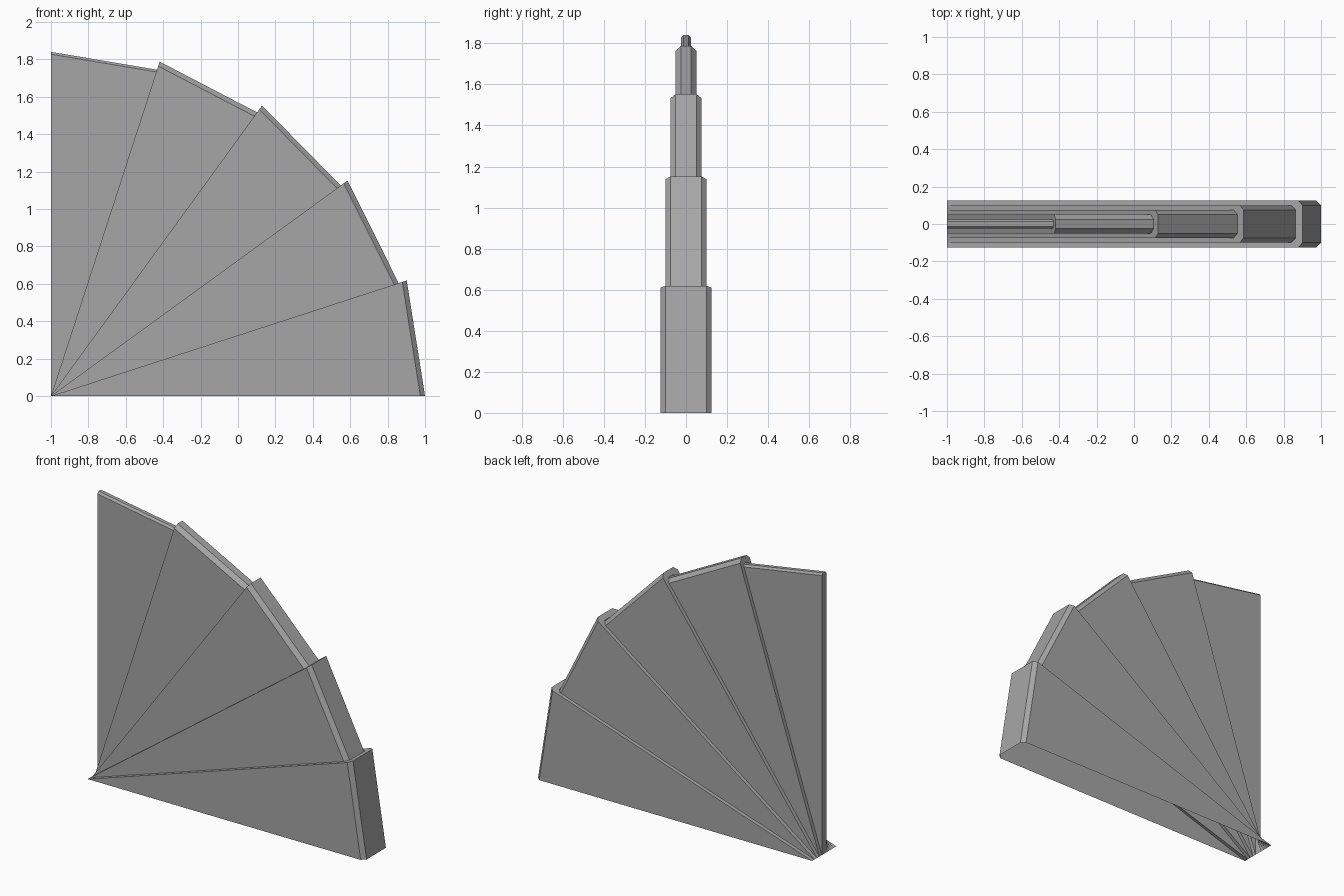
import bpy, bmesh, math

if "Cube" in bpy.data.objects:
    bpy.data.objects.remove(bpy.data.objects["Cube"])

# Single grey for the whole fan
grey = bpy.data.materials.new("plain grey")
grey.diffuse_color = (0.38, 0.38, 0.38, 1)
grey.use_nodes = True
grey.node_tree.nodes["Principled BSDF"].inputs["Base Color"].default_value = grey.diffuse_color

STEP = math.radians(18)
SIZES = [(2.0 - 0.04 * i, 0.125 - 0.025 * i, 0.025 if i < 4 else 0.0125)
         for i in range(5)]          # radius, half width, chamfer


def section(bm, size, angle):
    """Chamfered channel outline standing in the plane at this angle."""
    r, h, c = size
    outline = [(0, -h), (r - c, -h), (r, c - h), (r, h - c), (r - c, h), (0, h)]
    return [bm.verts.new((d * math.cos(angle) - 1, y, d * math.sin(angle)))
            for d, y in outline]


def make_segment(i):
    bm = bmesh.new()
    overlap = math.radians(1) if i else 0
    low = section(bm, SIZES[i], i * STEP - overlap)
    high = section(bm, SIZES[i], (i + 1) * STEP)
    # Side walls, chamfers and outer rim
    for k in range(5):
        bm.faces.new((low[k], low[k + 1], high[k + 1], high[k]))
    # Lip closing down to the next narrower segment, or the end cap
    if i < 4:
        inner = section(bm, SIZES[i + 1], (i + 1) * STEP)
        for k in range(5):
            bm.faces.new((high[k], high[k + 1], inner[k + 1], inner[k]))
    else:
        bm.faces.new(high)
    # Both side walls meet the pivot line in a point
    bmesh.ops.remove_doubles(bm, verts=bm.verts, dist=1e-5)
    bmesh.ops.dissolve_degenerate(bm, edges=bm.edges, dist=1e-5)
    bmesh.ops.recalc_face_normals(bm, faces=bm.faces)
    # Outer rim must face away from the pivot
    rim = max(bm.faces, key=lambda f: f.calc_center_median().x + 1
              if abs(f.normal.y) < 0.1 and i == 0 else abs(f.normal.y))
    centre = rim.calc_center_median()
    out = rim.normal.x if i == 0 else rim.normal.y * centre.y
    if out < 0:
        bmesh.ops.reverse_faces(bm, faces=bm.faces)
    mesh = bpy.data.meshes.new("fan_segment_%d" % (i + 1))
    bm.to_mesh(mesh)
    bm.free()
    mesh.materials.append(grey)
    bpy.context.collection.objects.link(bpy.data.objects.new(mesh.name, mesh))


for n in range(5):
    make_segment(n)
